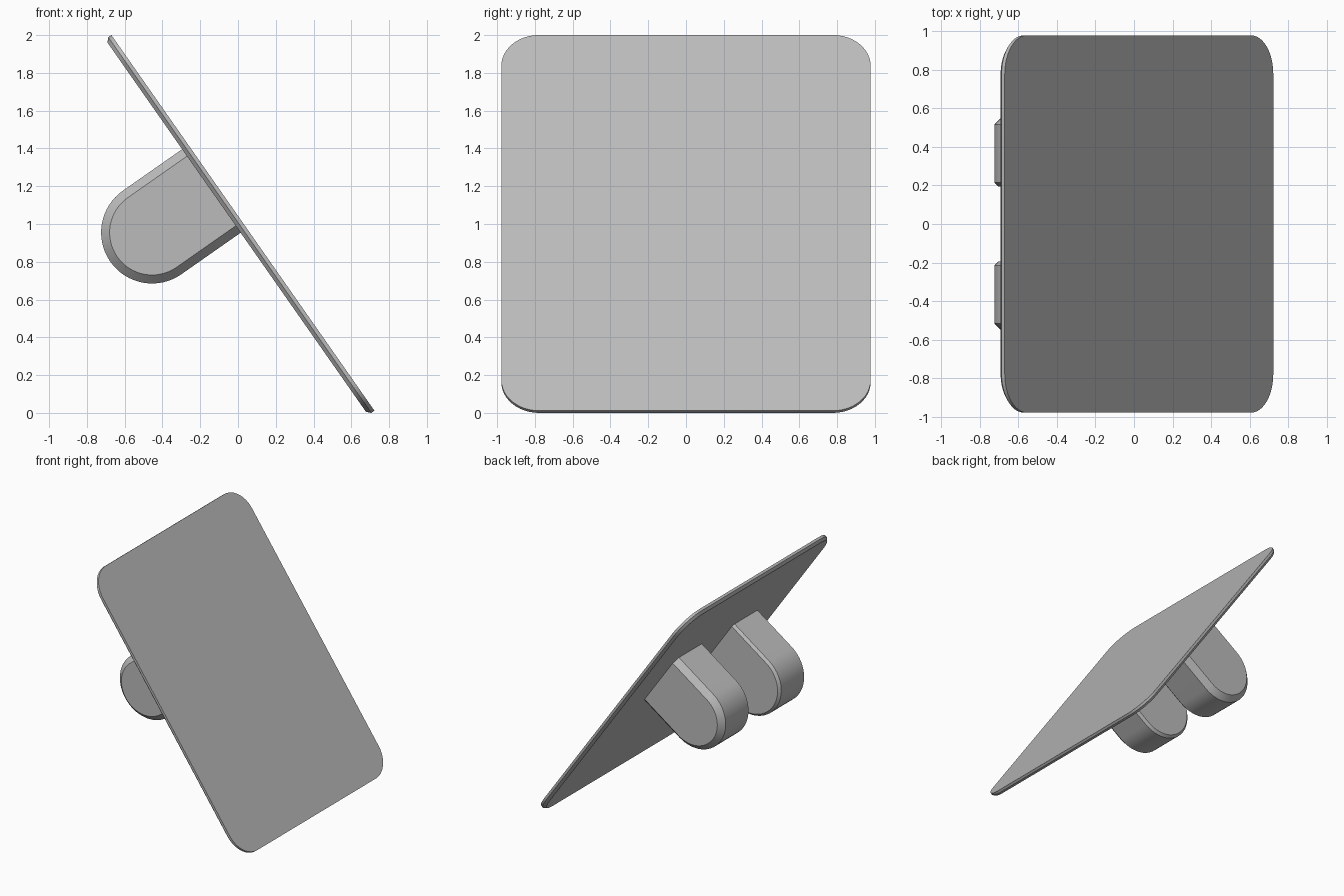
import bpy, bmesh
from math import radians, pi, sin, cos
from mathutils import Vector

cube = bpy.data.objects.get("Cube")
if cube:
    bpy.data.objects.remove(cube, do_unlink=True)

grey = bpy.data.materials.new("plain grey")
grey.use_nodes = True
colour = (0.5, 0.5, 0.5, 1)
grey.diffuse_color = colour
grey.node_tree.nodes["Principled BSDF"].inputs["Base Color"].default_value = colour

TILT = radians(-35)          # panel leans back about the y axis
ORIGIN = (0.026, 0, 1.006)   # middle of the panel's outer face


def arc(cx, cy, r, start, end, steps):
    """Points along an arc, end included."""
    angles = [start + (end - start) * i / steps for i in range(steps + 1)]
    return [(cx + r * cos(a), cy + r * sin(a)) for a in angles]


def loft(name, loops):
    """Skin matching loops of points into one capped solid."""
    bm = bmesh.new()
    rings = [[bm.verts.new(p) for p in loop] for loop in loops]
    count = len(rings[0])
    for a, b in zip(rings, rings[1:]):
        for i in range(count):
            j = (i + 1) % count
            bm.faces.new((a[i], a[j], b[j], b[i]))
    bm.faces.new(rings[0])
    bm.faces.new(rings[-1])
    bmesh.ops.recalc_face_normals(bm, faces=bm.faces)
    mesh = bpy.data.meshes.new(name)
    bm.to_mesh(mesh)
    bm.free()
    obj = bpy.data.objects.new(name, mesh)
    obj.location = ORIGIN
    obj.rotation_euler = (0, TILT, 0)
    mesh.materials.append(grey)
    bpy.context.collection.objects.link(obj)
    bpy.ops.object.select_all(action='DESELECT')
    bpy.context.view_layer.objects.active = obj
    obj.select_set(True)
    bpy.ops.object.shade_smooth_by_angle(angle=radians(25))
    return obj


# Rounded panel with a chamfered back edge
def panel_outline(depth, inset, half_y=0.978, half_z=1.214, r=0.2):
    pts = []
    for k, (sy, sz) in enumerate(((1, 1), (-1, 1), (-1, -1), (1, -1))):
        pts += arc(sy * (half_y - r), sz * (half_z - r), r - inset,
                   k * pi / 2, (k + 1) * pi / 2, 12)
    return [(depth, y, z) for y, z in pts]


loft("panel", [panel_outline(0, 0), panel_outline(-0.02, 0),
               panel_outline(-0.04, 0.02)])


# Round-ended lugs: wide chamfer on the outer side, narrow on the inner side
def lug_outline(y, inset):
    r = 0.27 - inset
    x, z = -0.423, 0.234
    pts = [(-0.03, z + r)] + arc(x, z, r, pi / 2, 3 * pi / 2, 32) + [(-0.03, z - r)]
    return [(px, y, pz) for px, pz in pts]


for name, side in (("rear_lug", 1), ("front_lug", -1)):
    loft(name, [lug_outline(side * y, inset) for y, inset in
                ((0.195, 0.02), (0.215, 0), (0.515, 0), (0.56, 0.045))])
